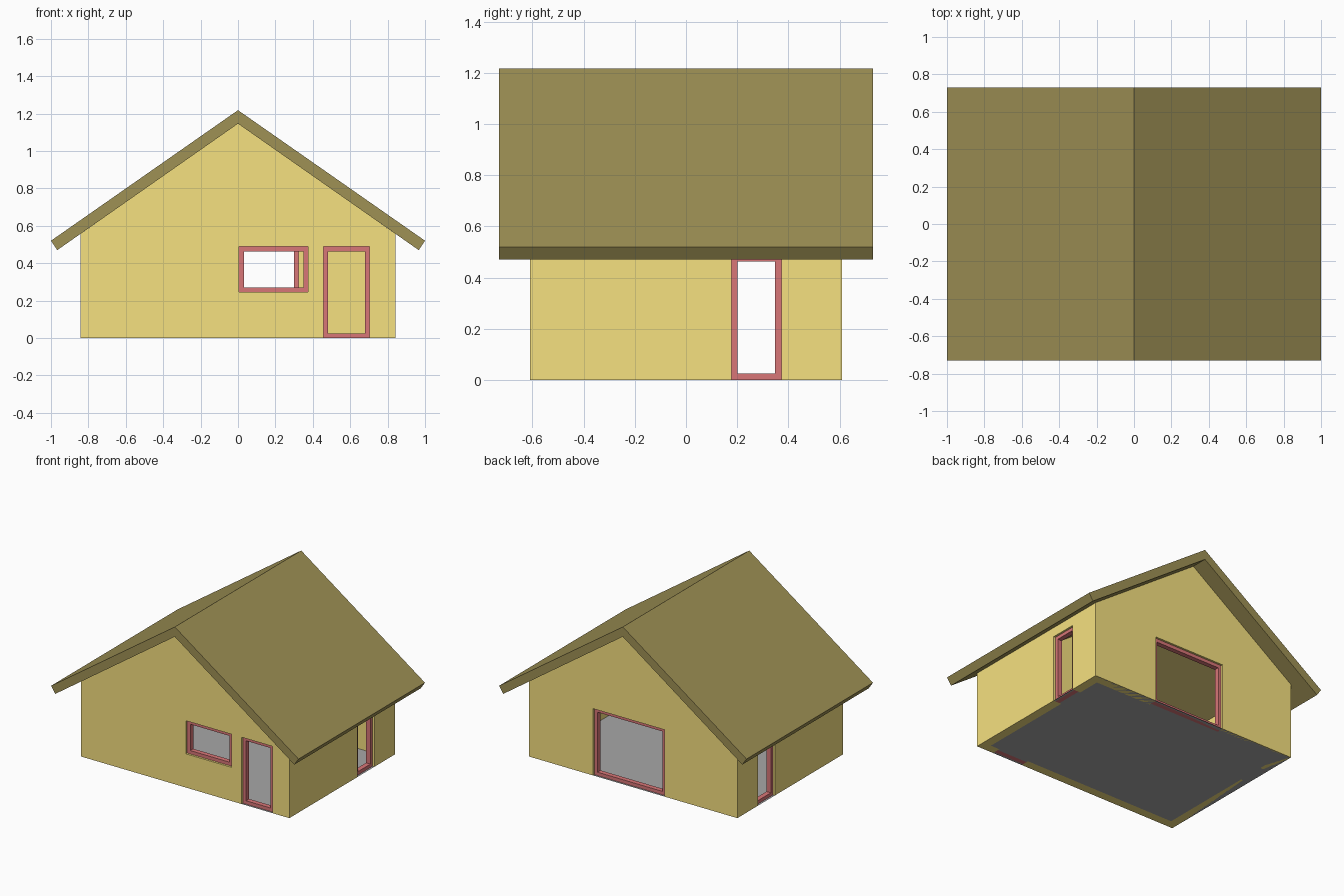
import bpy, bmesh

if "Cube" in bpy.data.objects:
    bpy.data.objects.remove(bpy.data.objects["Cube"])

WX, WY, T = 0.842, 0.61, 0.065     # wall half sizes and thickness
PEAK, SLOPE = 1.146, 0.70          # underside of the roof
TOP, FW, FD = 0.488, 0.025, 0.035  # opening head, frame width and depth


def material(name, rgb):
    m = bpy.data.materials.new(name)
    m.diffuse_color = (*rgb, 1)
    m.use_nodes = True
    m.node_tree.nodes["Principled BSDF"].inputs["Base Color"].default_value = m.diffuse_color
    return m


def prism(name, profile, y0, y1, mat=None):
    """Extrude an x-z profile along y."""
    bm = bmesh.new()
    face = bm.faces.new([bm.verts.new((x, y0, z)) for x, z in profile])
    ext = bmesh.ops.extrude_face_region(bm, geom=[face])["geom"]
    verts = [g for g in ext if isinstance(g, bmesh.types.BMVert)]
    bmesh.ops.translate(bm, verts=verts, vec=(0, y1 - y0, 0))
    bmesh.ops.recalc_face_normals(bm, faces=bm.faces)
    me = bpy.data.meshes.new(name)
    bm.to_mesh(me)
    bm.free()
    ob = bpy.data.objects.new(name, me)
    bpy.context.collection.objects.link(ob)
    if mat:
        me.materials.append(mat)
    return ob


def rect(x0, x1, z0, z1):
    return [(x0, z0), (x1, z0), (x1, z1), (x0, z1)]


def subtract(ob, cutter):
    mod = ob.modifiers.new("cut", "BOOLEAN")
    mod.operation, mod.solver, mod.object = "DIFFERENCE", "EXACT", cutter
    bpy.context.view_layer.objects.active = ob
    bpy.ops.object.modifier_apply(modifier=mod.name)
    bpy.data.objects.remove(cutter)


wall_mat = material("wall", (0.92, 0.75, 0.216))
roof_mat = material("roof", (0.346, 0.284, 0.091))
frame_mat = material("frame", (0.69, 0.18, 0.185))
floor_mat = material("floor", (0.39, 0.39, 0.39))

# Hollow gabled walls, open to the roof
eave = PEAK - SLOPE * WX
walls = prism("walls", [(-WX, 0), (WX, 0), (WX, eave), (0, PEAK), (-WX, eave)],
              -WY, WY, wall_mat)
subtract(walls, prism("room_cutter", rect(T - WX, WX - T, -0.2, 2),
                      T - WY, WY - T))

# Openings: name, facing axis, wall centre, span along the wall, bottom
openings = [
    ("front_window", "y", -WY + T / 2, 0.006, 0.374, 0.246),
    ("front_door", "y", -WY + T / 2, 0.457, 0.704, 0),
    ("back_glass_door", "y", WY - T / 2, -0.253, 0.324, 0),
    ("right_door", "x", WX - T / 2, 0.177, 0.373, 0),
    ("left_door", "x", -WX + T / 2, 0.177, 0.373, 0),
]


def slab(name, axis, c, depth, a, b, z0, z1, mat=None):
    """Box lying in a wall that faces the given axis."""
    d = depth / 2
    if axis == "y":
        return prism(name, rect(a, b, z0, z1), c - d, c + d, mat)
    return prism(name, rect(c - d, c + d, z0, z1), a, b, mat)


for name, axis, c, a, b, z0 in openings:
    subtract(walls, slab("cutter", axis, c, 2 * T, a, b, z0 or -0.1, TOP))
    # Frame recessed in the opening
    frame = slab(name + "_frame", axis, c, FD, a, b, z0, TOP, frame_mat)
    subtract(frame, slab("cutter", axis, c, 3 * FD,
                         a + FW, b - FW, z0 + FW, TOP - FW))

# Roof: one folded slab with square-cut eaves
prism("roof", [(0, 1.218), (-1, 0.52), (-0.966, 0.47), (0, PEAK),
               (0.966, 0.47), (1, 0.52)], -0.73, 0.73, roof_mat)

# Floor sheet under the whole house
bpy.ops.mesh.primitive_plane_add(size=2)
floor = bpy.context.object
floor.name = "floor"
floor.scale = (WX, WY, 1)
floor.data.materials.append(floor_mat)
